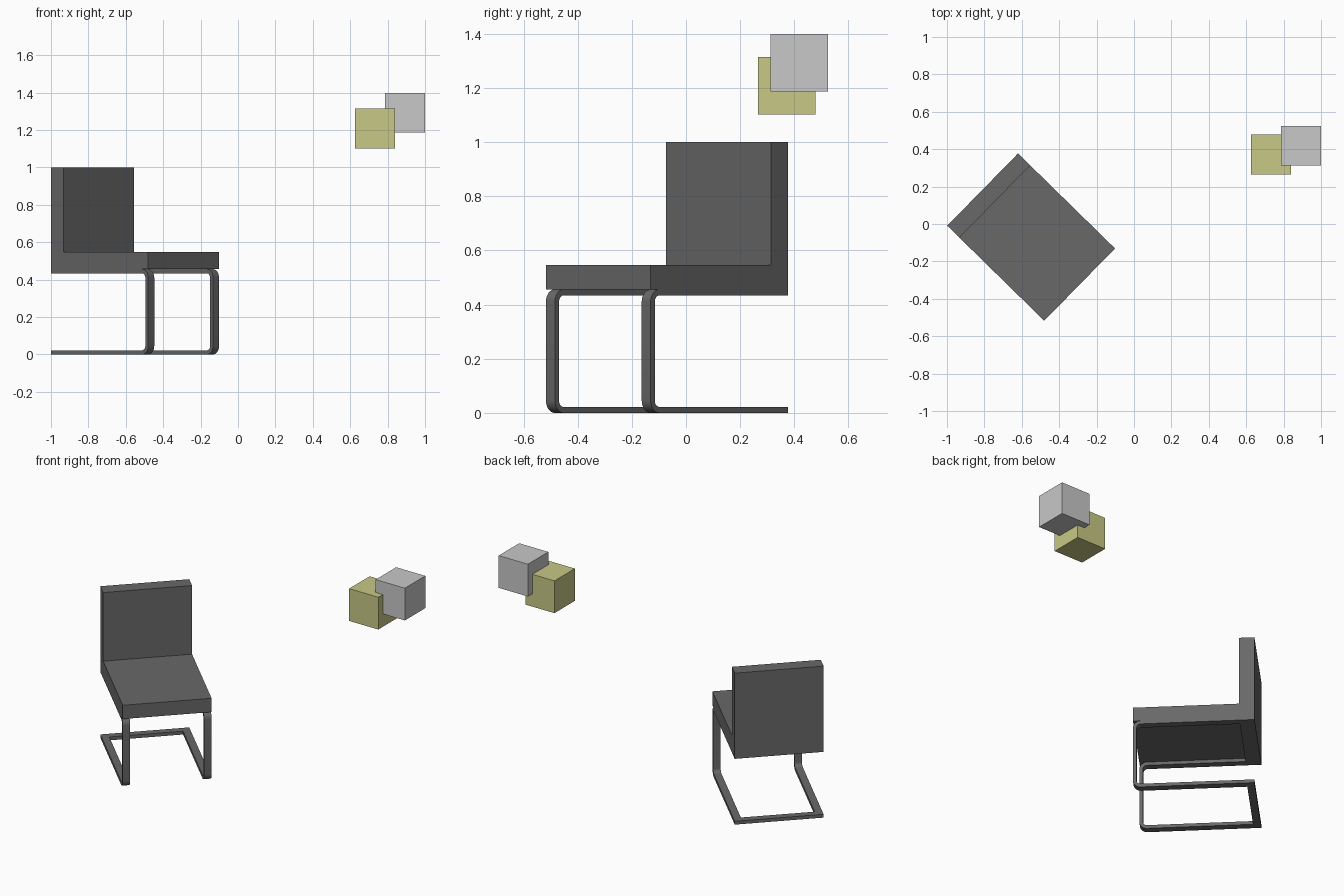
import bpy, bmesh
from math import sin, cos, pi, radians
from mathutils import Matrix, Vector

if "Cube" in bpy.data.objects:
    bpy.data.objects.remove(bpy.data.objects["Cube"], do_unlink=True)


def material(name, rgb):
    mat = bpy.data.materials.new(name)
    mat.use_nodes = True
    colour = (*rgb, 1)
    mat.diffuse_color = colour
    mat.node_tree.nodes["Principled BSDF"].inputs["Base Color"].default_value = colour
    return mat


charcoal = material("charcoal", (0.14, 0.14, 0.14))
pale_grey = material("pale grey", (0.58, 0.58, 0.58))
khaki = material("khaki", (0.58, 0.58, 0.24))

# Chair frame of reference: local x points to the chair's front
LENGTH, WIDTH = 0.726, 0.541
FRONT, BACK, SIDE = LENGTH / 2, -LENGTH / 2, WIDTH / 2
SEAT_TOP, SEAT_BASE = 0.547, 0.456
BAR_W, BAR_T, BACK_T = 0.046, 0.022, 0.091
CHAIR = Matrix.Translation((-0.55, -0.07, 0)) @ Matrix.Rotation(radians(-44.4), 4, 'Z')


def extrude_profile(name, points, y0, y1, mat, matrix=CHAIR):
    """Extrude an x-z outline from y0 to y1."""
    bm = bmesh.new()
    face = bm.faces.new([bm.verts.new((x, y0, z)) for x, z in points])
    result = bmesh.ops.extrude_face_region(bm, geom=[face])
    moved = [v for v in result["geom"] if isinstance(v, bmesh.types.BMVert)]
    bmesh.ops.translate(bm, verts=moved, vec=Vector((0, y1 - y0, 0)))
    bmesh.ops.recalc_face_normals(bm, faces=bm.faces)
    mesh = bpy.data.meshes.new(name)
    bm.to_mesh(mesh)
    bm.free()
    obj = bpy.data.objects.new(name, mesh)
    bpy.context.collection.objects.link(obj)
    obj.matrix_world = matrix
    mesh.materials.append(mat)
    return obj


def rectangle(x0, x1, z0, z1):
    return [(x0, z0), (x1, z0), (x1, z1), (x0, z1)]


def arc(cx, cz, radius, start, steps=8):
    """Quarter turn, clockwise from the start angle."""
    angles = [start - pi / 2 * i / steps for i in range(steps + 1)]
    return [(cx + radius * cos(a), cz + radius * sin(a)) for a in angles]


# Seat and backrest as one L-shaped body
inner = BACK + BACK_T
body = [(BACK, SEAT_BASE - BAR_T), (inner, SEAT_BASE - BAR_T), (inner, SEAT_BASE),
        (FRONT, SEAT_BASE), (FRONT, SEAT_TOP), (inner, SEAT_TOP),
        (inner, 1.0), (BACK, 1.0)]
extrude_profile("seat_and_backrest", body, -SIDE, SIDE, charcoal)

# Bent side frames: under-seat rail, front leg and floor rail
R = 0.046
cx, top, low = FRONT - R, SEAT_BASE - R, R
outer = [(inner, SEAT_BASE)] + arc(cx, top, R, pi / 2) + arc(cx, low, R, 0) + [(BACK, 0)]
inside = ([(inner, SEAT_BASE - BAR_T)] + arc(cx, top, R - BAR_T, pi / 2)
          + arc(cx, low, R - BAR_T, 0) + [(BACK, BAR_T)])
for name, sign in (("right", -1), ("left", 1)):
    frame = extrude_profile(name + "_side_frame", outer + inside[::-1],
                            sign * SIDE, sign * (SIDE - BAR_W), charcoal)
    bpy.ops.object.select_all(action='DESELECT')
    frame.select_set(True)
    bpy.context.view_layer.objects.active = frame
    bpy.ops.object.shade_smooth_by_angle(angle=radians(30))

# Floor crossbar joining the side frames at the back
extrude_profile("rear_floor_bar", rectangle(BACK, BACK + BAR_W, 0, BAR_T),
                -SIDE + BAR_W, SIDE - BAR_W, charcoal)

# Two overlapping floating cubes
EDGE = 0.213
for name, (x, y, z), mat in (("khaki_cube", (0.626, 0.265, 1.101), khaki),
                             ("grey_cube", (0.787, 0.312, 1.186), pale_grey)):
    extrude_profile(name, rectangle(0, EDGE, 0, EDGE), 0, EDGE, mat,
                    Matrix.Translation((x, y, z)))
